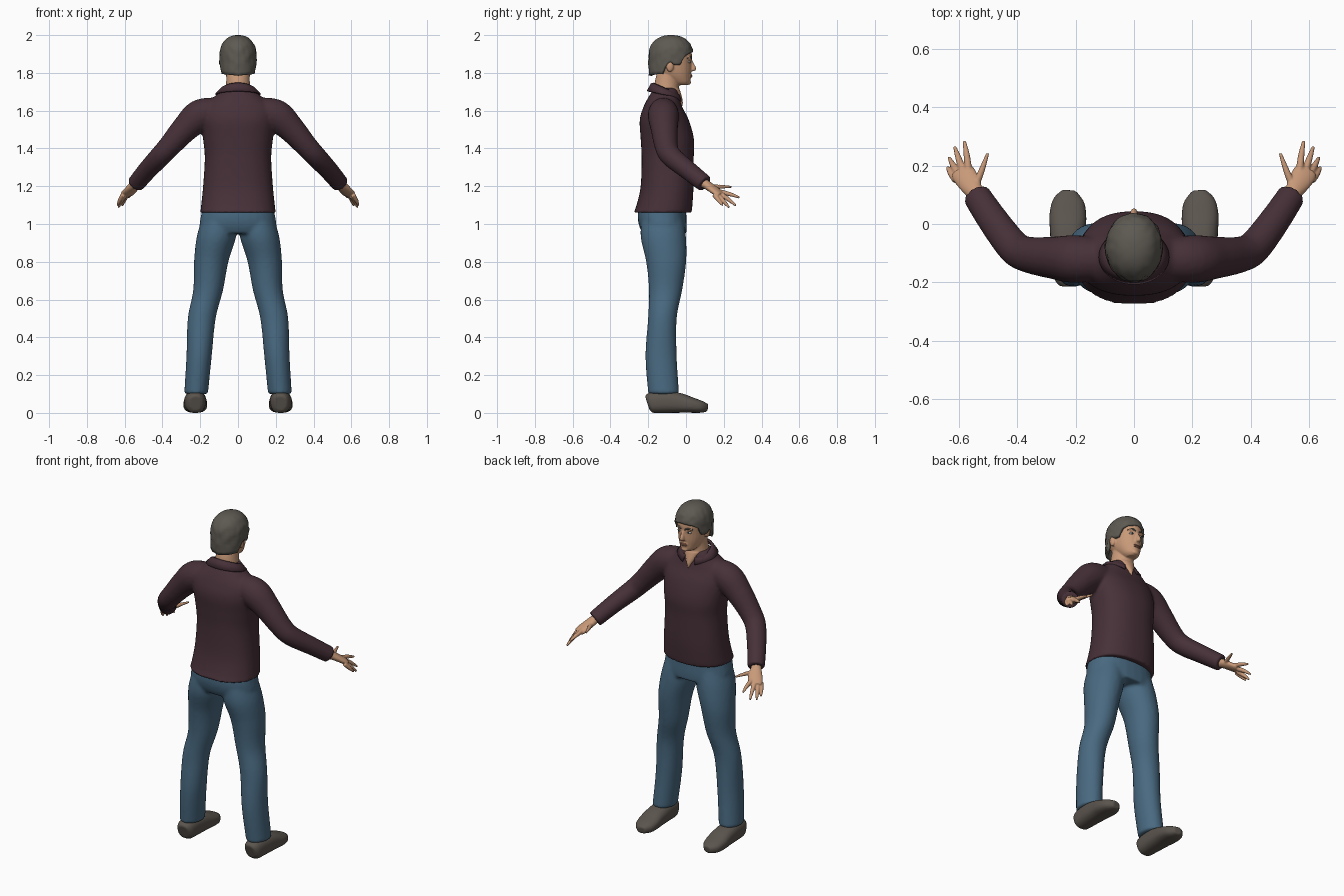
import bpy, bmesh, math
from mathutils import Vector, noise

cube = bpy.data.objects.get("Cube")
if cube:
    bpy.data.objects.remove(cube, do_unlink=True)


def material(name, rgb):
    m = bpy.data.materials.new(name)
    m.use_nodes = True
    m.diffuse_color = (*rgb, 1)
    node = m.node_tree.nodes["Principled BSDF"]
    node.inputs["Base Color"].default_value = (*rgb, 1)
    node.inputs["Roughness"].default_value = 0.8
    return m


PLUM = material("plum cloth", (0.062, 0.030, 0.040))
DENIM = material("blue denim", (0.066, 0.142, 0.218))
LEATHER = material("brown grey leather", (0.105, 0.090, 0.076))
HAIR = material("grey brown hair", (0.110, 0.100, 0.084))
SKIN = material("skin", (0.58, 0.32, 0.19))
LIP = material("lips", (0.43, 0.19, 0.13))
WHITE = material("eye white", (0.60, 0.57, 0.53))
IRIS = material("dark iris", (0.03, 0.04, 0.05))


def resample(rows, k=5):
    """Smooth curve through the sections."""
    out = []
    for i in range(len(rows) - 1):
        p0, p1 = rows[max(i - 1, 0)], rows[i]
        p2, p3 = rows[i + 1], rows[min(i + 2, len(rows) - 1)]
        for s in range(k):
            t = s / k
            out.append([b + 0.5 * t * (c - a + t * (2*a - 5*b + 4*c - d + t * (3*(b - c) + d - a)))
                        for a, b, c, d in zip(p0, p1, p2, p3)])
    out.append(list(rows[-1]))
    return out


def loft(bm, rows, side=1, flat=True, power=2.0, n=28):
    """Closed tube through sections (x, y, z, half width, half depth)."""
    rows = resample(rows)
    rings = []
    for i, (x, y, z, a, b) in enumerate(rows):
        u, v = Vector((1, 0, 0)), Vector((0, 1, 0))
        if not flat:
            tan = Vector(rows[min(i + 1, len(rows) - 1)][:3]) - Vector(rows[max(i - 1, 0)][:3])
            u = tan.cross(Vector((0, 0, 1))).normalized()
            v = u.cross(tan).normalized()
        ring = []
        for j in range(n):
            c, s = math.cos(math.tau * j / n), math.sin(math.tau * j / n)
            p = Vector((x, y, z))
            p += u * a * math.copysign(abs(c) ** (2 / power), c)
            p += v * b * math.copysign(abs(s) ** (2 / power), s)
            ring.append(bm.verts.new((p.x * side, p.y, p.z)))
        rings.append(ring)
    for r, q in zip(rings, rings[1:]):
        for j in range(n):
            k = (j + 1) % n
            bm.faces.new((r[j], r[k], q[k], q[j]))
    bm.faces.new(rings[0])
    bm.faces.new(rings[-1])


def stack(rows):
    """Turn (z, front, back, half width) into loft sections."""
    return [(0, (f + b) / 2, z, w, (f - b) / 2) for z, f, b, w in rows]


def ball(bm, centre, size):
    verts = bmesh.ops.create_uvsphere(bm, u_segments=16, v_segments=10, radius=1)["verts"]
    for v in verts:
        v.co = Vector(centre) + Vector(p * s for p, s in zip(v.co, size))


def finish(bm, name, mat, voxel=0, smooth=0):
    bmesh.ops.recalc_face_normals(bm, faces=bm.faces)
    mesh = bpy.data.meshes.new(name)
    bm.to_mesh(mesh)
    bm.free()
    mesh.materials.append(mat)
    for p in mesh.polygons:
        p.use_smooth = True
    ob = bpy.data.objects.new(name, mesh)
    bpy.context.collection.objects.link(ob)
    if voxel:
        mod = ob.modifiers.new("blend", "REMESH")
        mod.mode, mod.voxel_size, mod.use_smooth_shade = "VOXEL", voxel, True
    if smooth:
        mod = ob.modifiers.new("soften", "SMOOTH")
        mod.factor, mod.iterations = 0.5, smooth
    return ob


# Shirt: torso and both sleeves
bm = bmesh.new()
loft(bm, stack([(1.06, .03, -.278, .2), (1.1, .034, -.262, .195), (1.2, .04, -.24, .185),
                (1.35, .041, -.235, .176), (1.45, .042, -.24, .185), (1.55, .015, -.245, .195),
                (1.62, -.02, -.225, .18), (1.67, -.035, -.2, .13), (1.7, -.04, -.18, .095),
                (1.72, -.05, -.17, .075)]), power=2.3, n=40)
for s in (1, -1):
    loft(bm, [(.1, -.12, 1.6, .07, .07), (.2, -.12, 1.575, .082, .085), (.28, -.115, 1.505, .072, .072),
              (.36, -.105, 1.415, .062, .06), (.41, -.08, 1.36, .058, .056),
              (.48, .01, 1.285, .053, .05), (.54, .1, 1.213, .048, .046)], s, flat=False)
finish(bm, "shirt", PLUM, 0.009, 6)

# Collar: folded band, open at the front
bm = bmesh.new()
cols = []
for i in range(41):
    a = .35 + (math.tau - .7) * i / 40
    c, s = math.cos(a), math.sin(a)
    tip = .025 * max(0, c) ** 4
    cols.append([bm.verts.new(p) for p in (
        (.078 * s, -.106 + .066 * c, 1.715 - .03 * c),
        (.092 * s, -.108 + .076 * c, 1.71 - .03 * c),
        (.118 * s, -.112 + .092 * c, 1.685 - .018 * c - tip))])
for p, q in zip(cols, cols[1:]):
    for k in range(2):
        bm.faces.new((p[k], q[k], q[k + 1], p[k + 1]))
collar = finish(bm, "shirt_collar", PLUM)
mod = collar.modifiers.new("cloth", "SOLIDIFY")
mod.thickness, mod.offset = 0.008, 0

# Trousers: hips and legs
bm = bmesh.new()
loft(bm, stack([(1.1, 0, -.25, .185), (1.04, .002, -.256, .197), (.99, .004, -.248, .204),
                (.95, .002, -.23, .195)]), power=2.3)
for s in (1, -1):
    loft(bm, [(.1, -.125, 1.03, .09, .11), (.115, -.12, .93, .104, .12), (.142, -.105, .8, .091, .106),
              (.158, -.108, .65, .079, .088), (.192, -.125, .5, .074, .076),
              (.206, -.132, .3, .067, .083), (.222, -.118, .1, .063, .082)], s)
finish(bm, "trousers", DENIM, 0.009, 6)

# Shoes
for s, label in ((1, "left"), (-1, "right")):
    bm = bmesh.new()
    loft(bm, [(.224, -.203, .05, .032, .04), (.225, -.18, .055, .05, .055), (.226, -.1, .058, .058, .058),
              (.226, -.03, .052, .061, .052), (.226, .03, .041, .063, .041),
              (.224, .08, .032, .053, .032), (.22, .114, .027, .024, .02)], s, False, 2.5)
    finish(bm, label + "_shoe", LEATHER, 0.006, 2)

# Hands: palm, four fingers and a thumb
FINGERS = [((.566, .18, 1.17), (.572, .235, 1.157), (.58, .284, 1.14)),
           ((.585, .18, 1.16), (.6, .225, 1.13), (.613, .264, 1.097)),
           ((.6, .17, 1.15), (.618, .2, 1.12), (.633, .228, 1.087)),
           ((.608, .15, 1.155), (.626, .173, 1.125), (.638, .195, 1.098)),
           ((.545, .125, 1.195), (.522, .18, 1.197), (.5, .242, 1.197))]
for s, label in ((1, "left"), (-1, "right")):
    bm = bmesh.new()
    loft(bm, [(.528, .075, 1.225, .027, .025), (.543, .105, 1.21, .029, .024), (.56, .135, 1.19, .037, .021),
              (.582, .17, 1.165, .041, .018), (.592, .188, 1.155, .033, .012)], s, False)
    for f in FINGERS:
        loft(bm, [(*p, r, r) for p, r in zip(f, (.0135, .011, .0055))], s, False, n=12)
    finish(bm, label + "_hand", SKIN, 0.004, 2)

# Head: skull, neck, open-collar chest, nose, brow, chin and ears
bm = bmesh.new()
loft(bm, stack([(1.735, .008, -.06, .028), (1.75, .022, -.09, .045), (1.78, .025, -.13, .062),
                (1.81, .028, -.16, .072), (1.85, .029, -.18, .078), (1.9, .031, -.182, .08),
                (1.94, .018, -.17, .074), (1.97, -.015, -.145, .055), (1.98, -.05, -.11, .02)]))
loft(bm, [(0, -.085, 1.82, .06, .06), (0, -.1, 1.76, .062, .064), (0, -.105, 1.7, .067, .066),
          (0, -.11, 1.66, .06, .06)])
loft(bm, [(0, -.062, 1.715, .05, .028), (0, -.05, 1.675, .033, .028), (0, -.036, 1.64, .013, .02),
          (0, -.032, 1.615, .003, .012)])
loft(bm, [(0, .022, 1.872, .008, .008), (0, .03, 1.85, .009, .012), (0, .036, 1.825, .013, .018),
          (0, .032, 1.809, .014, .015)], n=16)
ball(bm, (0, .014, 1.75), (.022, .013, .013))
ball(bm, (0, .02, 1.785), (.026, .011, .014))
for s in (1, -1):
    ball(bm, (s * .083, -.085, 1.835), (.012, .02, .03))
    ball(bm, (s * .03, .016, 1.878), (.024, .012, .007))
finish(bm, "head", SKIN, 0.0045, 3)

# Lips, eyes and eyebrows
bm = bmesh.new()
for z in (1.788, 1.78):
    ball(bm, (0, .027, z), (.022, .007, .0045))
finish(bm, "lips", LIP)
for s, label in ((1, "left"), (-1, "right")):
    bm = bmesh.new()
    ball(bm, (s * .031, .0145, 1.858), (.014, .011, .007))
    finish(bm, label + "_eye", WHITE)
    bm = bmesh.new()
    ball(bm, (s * .031, .021, 1.858), (.006, .0055, .006))
    finish(bm, label + "_iris", IRIS)
    bm = bmesh.new()
    loft(bm, [(.012, .029, 1.876, .004, .004), (.032, .025, 1.884, .005, .005),
              (.053, .008, 1.877, .003, .003)], s, False, n=10)
    finish(bm, label + "_eyebrow", HAIR)

# Hair: lumpy cap whose lower edge follows the hairline (angle from the face, height)
HAIRLINE = [(0, 1.912), (.6, 1.905), (.95, 1.885), (1.15, 1.84), (1.4, 1.842), (1.6, 1.86),
            (1.8, 1.84), (2.0, 1.795), (3.2, 1.785)]


def hairline(a):
    for (a0, z0), (a1, z1) in zip(HAIRLINE, HAIRLINE[1:]):
        if a <= a1:
            return z0 + (z1 - z0) * (a - a0) / (a1 - a0)
    return HAIRLINE[-1][1]


bm = bmesh.new()
N, ROWS = 72, 18
grid = []
for j in range(N):
    a = math.tau * j / N
    low = hairline(min(a, math.tau - a))
    col = []
    for i in range(ROWS + 1):
        z = low + (2.0 - low) * math.sin(i / ROWS * math.pi / 2)
        h = min(1, max(0, (z - 1.885) / .115))
        r = max(0, 1 - h ** 2.3) ** (1 / 2.3) * (1 - .5 * max(0, 1.83 - z))
        p = Vector((.098 * r * math.sin(a), -.079 + .119 * r * math.cos(a), z))
        k = 1 + .045 * noise.noise(p * 38) if i < ROWS else 1
        col.append(bm.verts.new((p.x * k, -.079 + (p.y + .079) * k, z)))
    grid.append(col)
for j in range(N):
    p, q = grid[j], grid[(j + 1) % N]
    for i in range(ROWS):
        bm.faces.new((p[i], p[i + 1], q[i + 1], q[i]))
bmesh.ops.remove_doubles(bm, verts=bm.verts, dist=0.0002)
hair = finish(bm, "hair", HAIR)
mod = hair.modifiers.new("thickness", "SOLIDIFY")
mod.thickness, mod.offset = 0.018, -1
